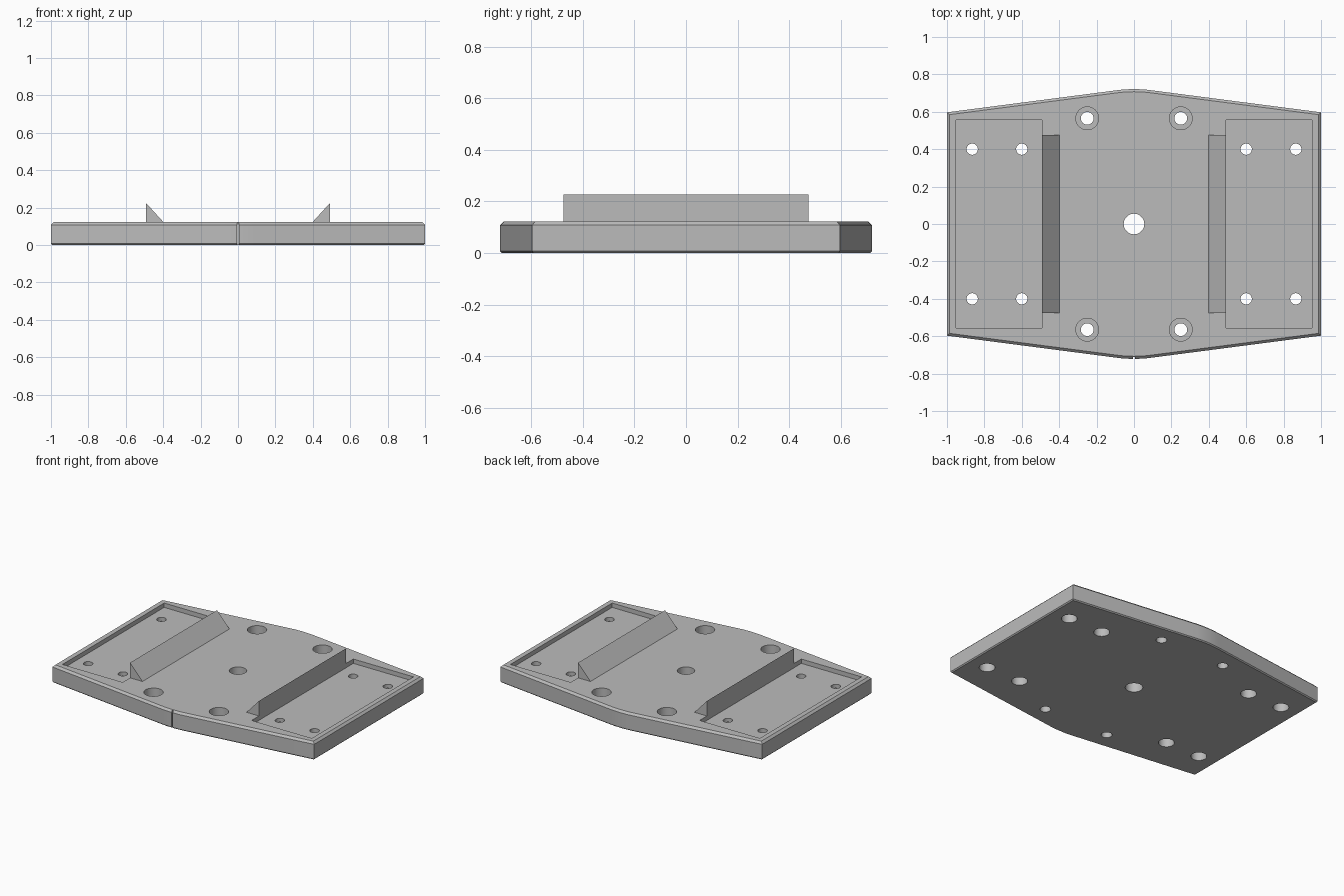
import bpy
import bmesh
from math import cos, sin, pi, radians

TOP, FLOOR, WALL = 0.122, 0.092, 0.493

old = bpy.data.objects.get("Cube")
if old:
    bpy.data.objects.remove(old, do_unlink=True)

grey = bpy.data.materials.new("machined grey")
grey.use_nodes = True
grey.diffuse_color = (0.5, 0.5, 0.5, 1)
grey.node_tree.nodes["Principled BSDF"].inputs["Base Color"].default_value = (0.5, 0.5, 0.5, 1)


def finish(bm, name, material=grey):
    bmesh.ops.recalc_face_normals(bm, faces=bm.faces)
    mesh = bpy.data.meshes.new(name)
    bm.to_mesh(mesh)
    bm.free()
    obj = bpy.data.objects.new(name, mesh)
    mesh.materials.append(material)
    bpy.context.collection.objects.link(obj)
    return obj


def loft(bm, rings):
    """Skin a stack of equal rings and cap both ends."""
    rings = [[bm.verts.new(p) for p in ring] for ring in rings]
    n = len(rings[0])
    for low, high in zip(rings, rings[1:]):
        for i in range(n):
            j = (i + 1) % n
            bm.faces.new((low[i], low[j], high[j], high[i]))
    bm.faces.new(rings[0][::-1])
    bm.faces.new(rings[-1])


def box(bm, x0, x1, y0, y1, z0, z1):
    loft(bm, [[(x0, y0, z), (x1, y0, z), (x1, y1, z), (x0, y1, z)] for z in (z0, z1)])


def hole(bm, x, y, steps):
    """Round stepped cutter from (radius, height) pairs."""
    angles = [2 * pi * i / 40 for i in range(40)]
    loft(bm, [[(x + r * cos(a), y + r * sin(a), z) for a in angles] for r, z in steps])


def outline(inset, z):
    """Plate outline: straight ends, long sides bent through a soft arc."""
    slope, arc = 0.13, 0.09
    xs = [1 - inset] + [arc * (1 - i / 4) for i in range(9)] + [inset - 1]

    def edge(x):
        a = abs(x)
        if a > arc:
            return 0.597 + slope * (1 - a) - inset
        return 0.597 + slope * (1 - arc) + slope * (arc * arc - a * a) / (2 * arc) - inset

    back = [(x, edge(x), z) for x in xs]
    return back + [(-x, -y, z) for x, y, z in back]


# Base plate with chamfered rims
bm = bmesh.new()
loft(bm, [outline(0.007, 0), outline(0, 0.007), outline(0, 0.108), outline(0.014, TOP)])
plate = finish(bm, "base_plate")

# Side pockets and the thin centre mark in the front edge
bm = bmesh.new()
for x0, x1 in ((WALL, 0.953), (-0.953, -WALL)):
    box(bm, x0, x1, -0.555, 0.555, FLOOR, 0.3)
box(bm, -0.005, 0.005, -0.8, -0.71, -0.1, 0.3)
pockets = finish(bm, "pocket_cutter")

# Centre hole, bolt holes bored from above, pocket holes bored from below
bm = bmesh.new()
hole(bm, 0, 0, [(0.055, -0.1), (0.055, 0.3)])
for sx in (-1, 1):
    for sy in (-1, 1):
        hole(bm, sx * 0.25, sy * 0.565,
             [(0.034, -0.1), (0.034, 0.05), (0.061, 0.05), (0.061, 0.3)])
        for x in (0.6, 0.865):
            hole(bm, sx * x, sy * 0.4,
                 [(0.05, -0.1), (0.05, 0.065), (0.03, 0.065), (0.03, 0.3)])
holes = finish(bm, "hole_cutter")

# Cut the plate, then discard the cutters
for cutter in (pockets, holes):
    cutter.hide_render = True
    mod = plate.modifiers.new(cutter.name, "BOOLEAN")
    mod.operation = "DIFFERENCE"
    mod.solver = "EXACT"
    mod.object = cutter
bpy.context.view_layer.update()
graph = bpy.context.evaluated_depsgraph_get()
cut_mesh = bpy.data.meshes.new_from_object(plate.evaluated_get(graph))
plate.modifiers.clear()
plate.data = cut_mesh
for cutter in (pockets, holes):
    bpy.data.objects.remove(cutter, do_unlink=True)

# Wedge-shaped stops along the inner pocket walls
for side, sx in (("left", 1), ("right", -1)):
    bm = bmesh.new()
    profile = ((0.398, TOP), (WALL, TOP), (WALL, 0.226))
    loft(bm, [[(sx * x, y, z) for x, z in profile] for y in (-0.475, 0.475)])
    finish(bm, side + "_wedge_stop")

# Smooth the bores and the edge arcs, keeping edges sharp
bpy.ops.object.select_all(action="DESELECT")
plate.select_set(True)
bpy.context.view_layer.objects.active = plate
bpy.ops.object.shade_smooth_by_angle(angle=radians(25))
